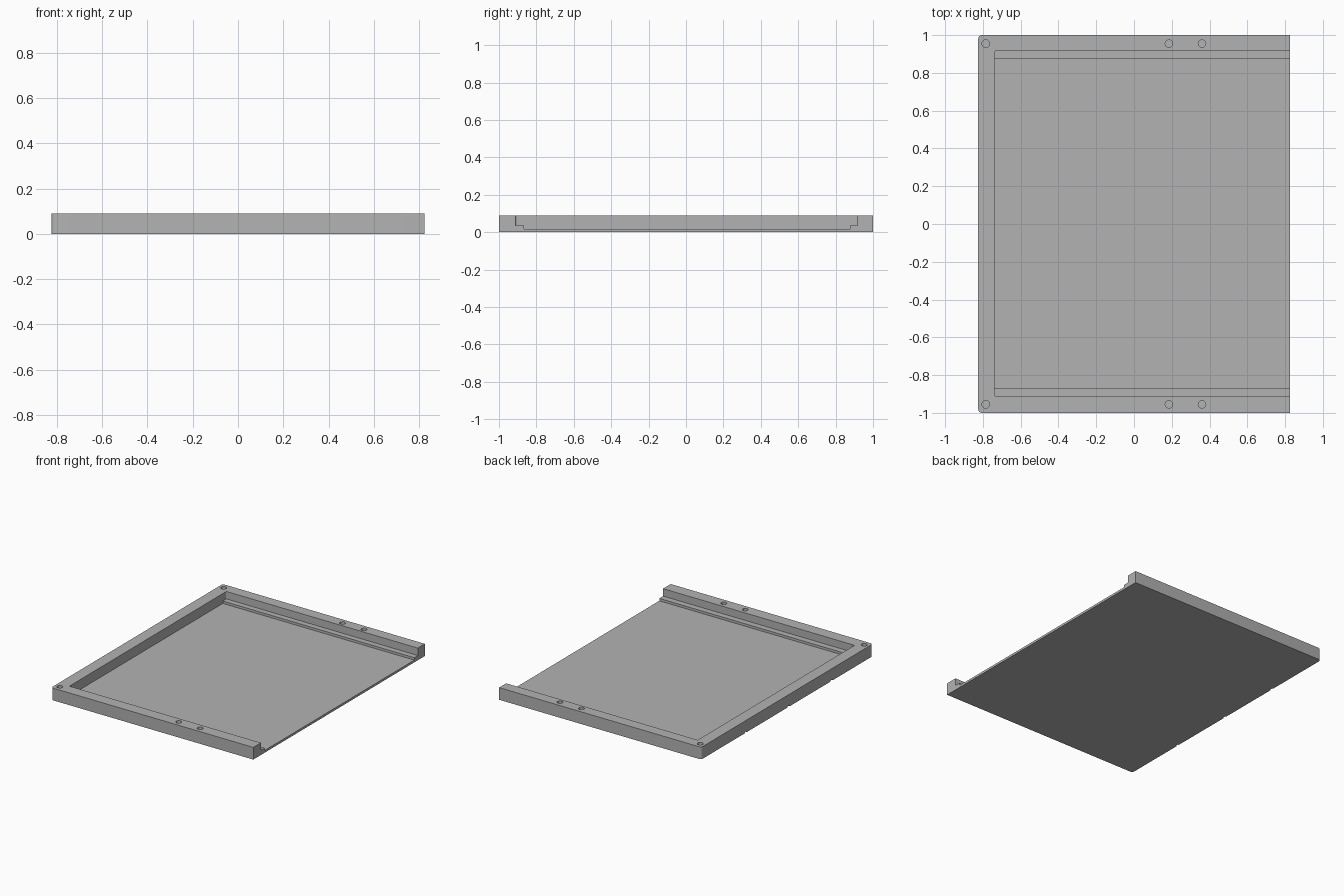
import bpy
import bmesh

cube = bpy.data.objects.get("Cube")
if cube:
    bpy.data.objects.remove(cube, do_unlink=True)

grey = bpy.data.materials.new("plain grey")
grey.use_nodes = True
colour = (0.45, 0.45, 0.45, 1)
grey.diffuse_color = colour
grey.node_tree.nodes["Principled BSDF"].inputs["Base Color"].default_value = colour


def finish(name, bm):
    mesh = bpy.data.meshes.new(name)
    bmesh.ops.recalc_face_normals(bm, faces=bm.faces)
    bm.to_mesh(mesh)
    bm.free()
    mesh.materials.append(grey)
    obj = bpy.data.objects.new(name, mesh)
    bpy.context.collection.objects.link(obj)
    return obj


def block(name, low, high, radius=0):
    """Box between two corners, with its upright left-hand edges rounded."""
    bm = bmesh.new()
    bmesh.ops.create_cube(bm, size=1)
    for v in bm.verts:
        v.co = [h if c > 0 else l for c, l, h in zip(v.co, low, high)]
    if radius:
        edges = [e for e in bm.edges
                 if all(abs(v.co.x - low[0]) < 1e-5 for v in e.verts)
                 and abs(e.verts[0].co.z - e.verts[1].co.z) > 1e-4]
        bmesh.ops.bevel(bm, geom=edges, offset=radius, segments=6,
                        profile=0.5, affect='EDGES')
    return finish(name, bm)


def cylinder(name, x, y, z, radius, depth):
    bm = bmesh.new()
    bmesh.ops.create_cone(bm, cap_ends=True, segments=32, radius1=radius,
                          radius2=radius, depth=depth)
    bmesh.ops.translate(bm, verts=bm.verts, vec=(x, y, z))
    return finish(name, bm)


HALF_X, HEIGHT = 0.825, 0.09
INNER_X = -0.738
tray = block("tray", (-HALF_X, -1, 0), (HALF_X, 1, HEIGHT), 0.02)

# Wide upper recess, then the deeper floor between the two side ledges
cutters = [
    block("upper_recess", (INNER_X, -0.911, 0.035), (1, 0.918, 0.2), 0.008),
    block("floor_recess", (INNER_X, -0.867, 0.017), (1, 0.877, 0.2)),
]

# Blind screw holes in the rim
for x in (-0.785, 0.185, 0.36):
    for y in (-0.955, 0.955):
        cutters.append(cylinder("screw_hole", x, y, HEIGHT, 0.02, 0.12))

# Small notches under the closed end
for y in (-0.52, -0.02, 0.48):
    cutters.append(block("notch", (-0.9, y - 0.013, -0.1),
                         (-0.815, y + 0.013, 0.008)))

for cutter in cutters:
    cutter.hide_render = True
    cut = tray.modifiers.new(cutter.name, 'BOOLEAN')
    cut.operation = 'DIFFERENCE'
    cut.solver = 'EXACT'
    cut.object = cutter

# Apply the cuts and drop the cutters
bpy.context.view_layer.update()
graph = bpy.context.evaluated_depsgraph_get()
result = bpy.data.meshes.new_from_object(tray.evaluated_get(graph))
tray.modifiers.clear()
tray.data = result
result.materials.clear()
result.materials.append(grey)
for polygon in result.polygons:
    polygon.material_index = 0
for cutter in cutters:
    bpy.data.objects.remove(cutter, do_unlink=True)

bpy.ops.object.select_all(action='DESELECT')
tray.select_set(True)
bpy.context.view_layer.objects.active = tray
bpy.ops.object.shade_smooth_by_angle()
